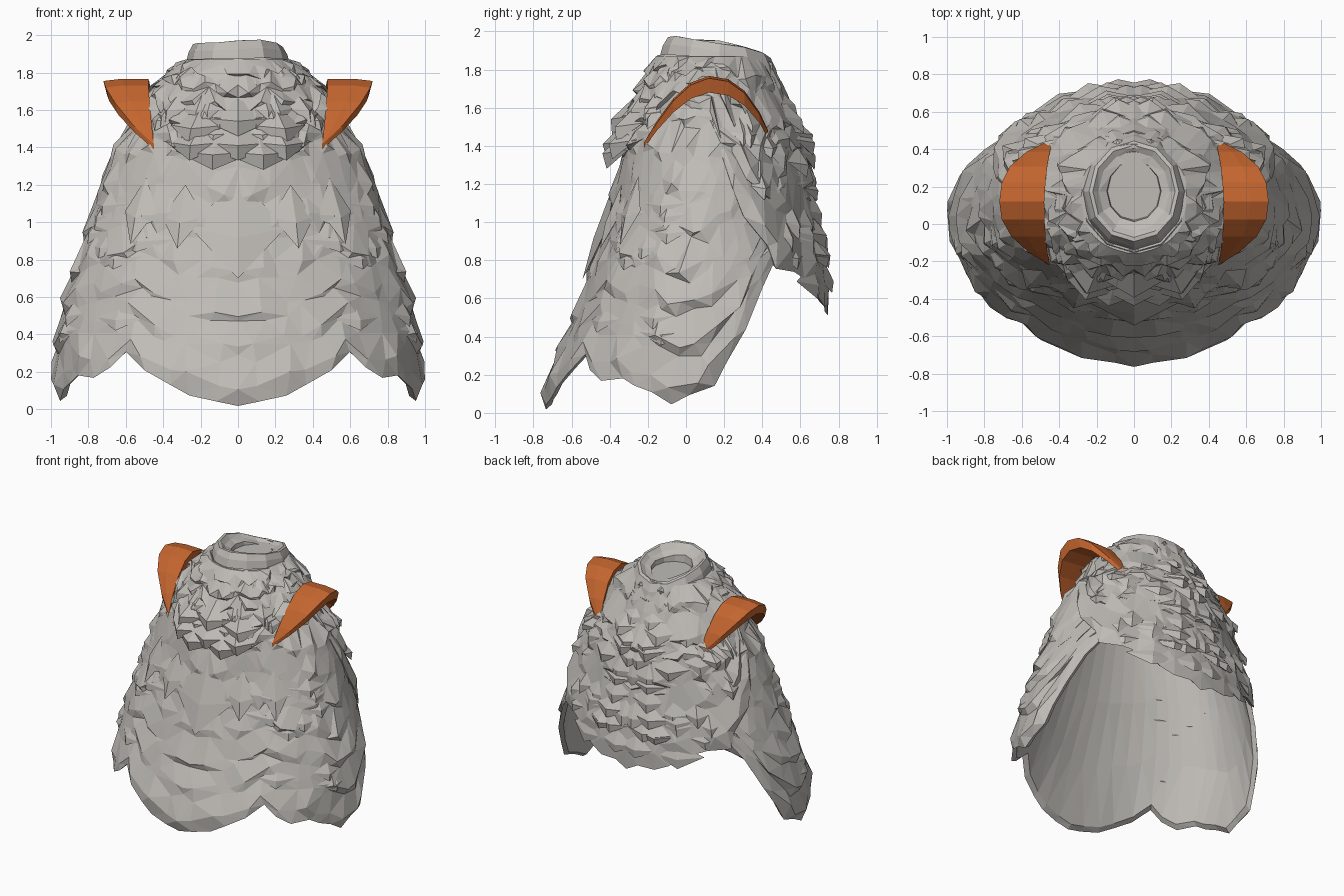
import bpy, bmesh, math, random
from math import sin, cos, pi, radians

if "Cube" in bpy.data.objects:
    bpy.data.objects.remove(bpy.data.objects["Cube"])
rng = random.Random(7)


def material(name, rgb):
    m = bpy.data.materials.new(name)
    m.use_nodes = True
    m.diffuse_color = (*rgb, 1)
    m.node_tree.nodes["Principled BSDF"].inputs["Base Color"].default_value = (*rgb, 1)
    return m


GREY = material("grey fur", (0.52, 0.50, 0.47))
ORANGE = material("orange trim", (0.55, 0.13, 0.028))


def finish(bm, name, mat):
    bmesh.ops.triangulate(bm, faces=bm.faces[:])
    bmesh.ops.recalc_face_normals(bm, faces=bm.faces[:])
    mesh = bpy.data.meshes.new(name)
    bm.to_mesh(mesh)
    bm.free()
    mesh.materials.append(mat)
    ob = bpy.data.objects.new(name, mesh)
    bpy.context.collection.objects.link(ob)
    return ob


def bridge(bm, a, b):
    n = len(a)
    for i in range(n):
        bm.faces.new((a[i], a[(i + 1) % n], b[(i + 1) % n], b[i]))


def interp(table, x):
    # linear lookup, table sorted by its first column
    if x <= table[0][0]:
        return table[0][1:]
    for a, b in zip(table, table[1:]):
        if x <= b[0]:
            f = (x - a[0]) / (b[0] - a[0])
            return [p + (q - p) * f for p, q in zip(a[1:], b[1:])]
    return table[-1][1:]


# Body profile: height, half width, front y, back y
BODY = [(0, .95, -.74, .68), (.2, .97, -.73, .7), (.4, .96, -.63, .73),
        (.6, .92, -.55, .74), (.8, .86, -.48, .72), (1, .79, -.42, .68),
        (1.2, .74, -.36, .65), (1.4, .65, -.33, .62), (1.5, .56, -.3, .59),
        (1.6, .51, -.26, .53), (1.7, .46, -.23, .48), (1.8, .36, -.19, .45),
        (1.88, .26, -.14, .41)]

# Lower edges: angle from the front in degrees, height
CAPE_HEM = [(0, .01), (10, .03), (16, .1), (24, .13), (31, .19), (37, .3),
            (42, .2), (60, .18), (75, .1), (84, .04), (94, .11), (103, .25),
            (113, .48), (124, .74), (135, .95), (180, 1)]
MANTLE_HEM = [(0, 1.36), (30, 1.38), (45, 1.45), (65, 1.62), (90, 1.6),
              (103, 1.22), (115, .95), (126, .79), (142, .72), (162, .58), (180, .52)]


def surface(theta, z, off=0.0):
    rx, yf, yb = interp(BODY, z)
    yc = .04 + .06 * z
    s, c = sin(theta), cos(theta)
    ry = (yc - yf) if c > 0 else (yb - yc)
    # squared flanks behind, narrow in the middle of the back
    power = 1.0
    if c < 0:
        power = 1.12 - .27 * min(1, max(0, (abs(s) - .7) * 5))
    wide = math.copysign(abs(s) ** power, s)
    deep = abs(c) ** .92 if c > 0 else c
    return ((rx + off) * wide, yc - deep * (ry + off), z)


def hem_at(table, theta):
    d = abs(math.degrees((theta + pi) % (2 * pi) - pi))
    return interp(table, d)[0]


def fur_shell(name, top, hem, tiers, amp, off, inner, cap):
    # tiers of ragged fur outside, plain lining inside, mirrored left to right
    n, rows = 48, tiers * 2
    bm = bmesh.new()
    noise = [[[rng.random() for _ in range(3)] for _ in range(n // 2 + 1)]
             for _ in range(rows + 1)]
    rings = []

    def ring(t, lift, j, jit):
        vs = []
        for i in range(n):
            k = min(i, n - i)
            r = noise[j][k]
            side = 0 if k in (0, n // 2) else (1 if i < n / 2 else -1)
            th = 2 * pi * i / n + side * (r[0] - .5) * .1 * jit
            h = hem_at(hem, 2 * pi * i / n)
            z = top - (top - h) * t + (r[1] - .5) * .06 * jit
            vs.append(bm.verts.new(surface(th, max(z, .005), lift(r[2]))))
        rings.append(vs)

    for j in range(rows + 1):
        tip = j % 2 == 1
        t = (j if tip or j in (0, rows) else j - .45) / rows
        ring(t, (lambda r: off + amp * max(0, r * 1.4 - .4)) if tip
             else (lambda r: off + amp * .3 * (r - .5)), j, 0 if j == 0 else 1)
    for t in (.985, .75, .5, .25, 0):
        ring(t, lambda r: inner, rows, .9 if t > .9 else 0)
    for a, b in zip(rings, rings[1:]):
        bridge(bm, a, b)
    if cap:
        bm.faces.new(rings[-1])
    else:
        bridge(bm, rings[-1], rings[0])
    return finish(bm, name, GREY)


fur_shell("cape", 1.86, CAPE_HEM, 9, .035, 0, -.035, True)
fur_shell("mantle", 1.87, MANTLE_HEM, 5, .04, .012, -.01, False)


# Fur tufts: ridged kites lying on the body, tip hanging free
def tuft(bm, theta, z, width, length, lift, base=.01):
    for s in ((1, -1) if abs(sin(theta)) > .02 else (1,)):
        r = max(.1, abs(surface(theta, z)[0]) * .5 + .25)
        w = width / r / 2
        mid = z - length * .5
        pts = [surface(s * theta, z, base),
               surface(s * (theta - w), mid, base),
               surface(s * theta, z - length * .6, base + lift),
               surface(s * (theta + w), mid, base),
               surface(s * theta, z - length, base + lift * .6),
               surface(s * theta, mid, base - .04)]
        v = [bm.verts.new(p) for p in pts]
        for f in ((0, 1, 2), (0, 2, 3), (1, 4, 2), (2, 4, 3),
                  (0, 5, 1), (0, 3, 5), (1, 5, 4), (5, 3, 4)):
            bm.faces.new([v[i] for i in f])


bm = bmesh.new()
for first, last, count in ((8, 48, 14), (108, 150, 10), (150, 178, 20)):
    for _ in range(count):
        th = radians(rng.uniform(first, last))
        low = hem_at(MANTLE_HEM, th) + .12
        tuft(bm, th, rng.uniform(low, 1.72), rng.uniform(.12, .2),
             rng.uniform(.13, .2), rng.uniform(.03, .06), .012)
finish(bm, "mantle_tufts", GREY)

bm = bmesh.new()
for th, z, w, l in ((0, 1.24, .16, .54), (22, 1.2, .12, .34), (42, 1.24, .14, .36)):
    tuft(bm, radians(th), z, w, l, .03)
for _ in range(10):
    th = radians(rng.uniform(30, 80))
    low = hem_at(CAPE_HEM, th) + .25
    tuft(bm, th, rng.uniform(low, 1.25), rng.uniform(.2, .3), .14, .03, 0)
finish(bm, "cape_tufts", GREY)

# Chest clump of overlapping tufts under the collar
bm = bmesh.new()
for th, z in ((0, 1.66), (22, 1.62), (0, 1.53), (20, 1.53), (10, 1.48)):
    tuft(bm, radians(th), z, .2, .2, .085, .025)
finish(bm, "chest_tufts", GREY)

# Collar: broad rim curving down at the back, with a sunken hole
bm = bmesh.new()
rings, n = [], 12
for r, z in ((.35, 1.74), (.32, 1.80), (.29, 1.85), (.28, 1.84), (.265, 1.9),
             (.24, 1.945), (.22, 1.945), (.19, 1.915), (.145, 1.895), (.135, 1.81)):
    vs = []
    for i in range(n):
        a = 2 * pi * i / n
        y = r * 1.12 * cos(a)
        vs.append(bm.verts.new((r * sin(a), .175 + y, z - .1 * y - .8 * max(0, y) ** 2
                                + .008 * cos(3 * a + r * 20))))
    rings.append(vs)
for a, b in zip(rings, rings[1:]):
    bridge(bm, a, b)
bm.faces.new(rings[-1])
finish(bm, "collar", GREY)

# Shoulder arches: crescent bands with tapered tips, steeper behind
for side, label in ((1, "left"), (-1, "right")):
    bm = bmesh.new()
    strip = []
    for u in (-1, -.8, -.55, -.28, 0, .3, .55, .78, 1):
        a = abs(u)
        y = .12 + .34 * u
        z = 1.755 - .35 * a ** (2.5 if u > 0 else 1.8)
        grow = 1 - a ** (3 if u > 0 else 2.4)
        root = .45 - .02 * max(0, u)
        cols = ((root + .03 * grow, z + .01), (root + .17 * grow, z + .012),
                (root + .27 * grow, z), (root + .25 * grow, z - .06 * grow - .015),
                (root + .12 * grow, z - .05 * grow - .015),
                (root + .03 * grow, z - .04 * grow - .015))
        strip.append([bm.verts.new((side * x, y, h)) for x, h in cols])
    for a, b in zip(strip, strip[1:]):
        bridge(bm, a, b)
    bm.faces.new(strip[0])
    bm.faces.new(strip[-1])
    finish(bm, label + "_shoulder_arch", ORANGE)
